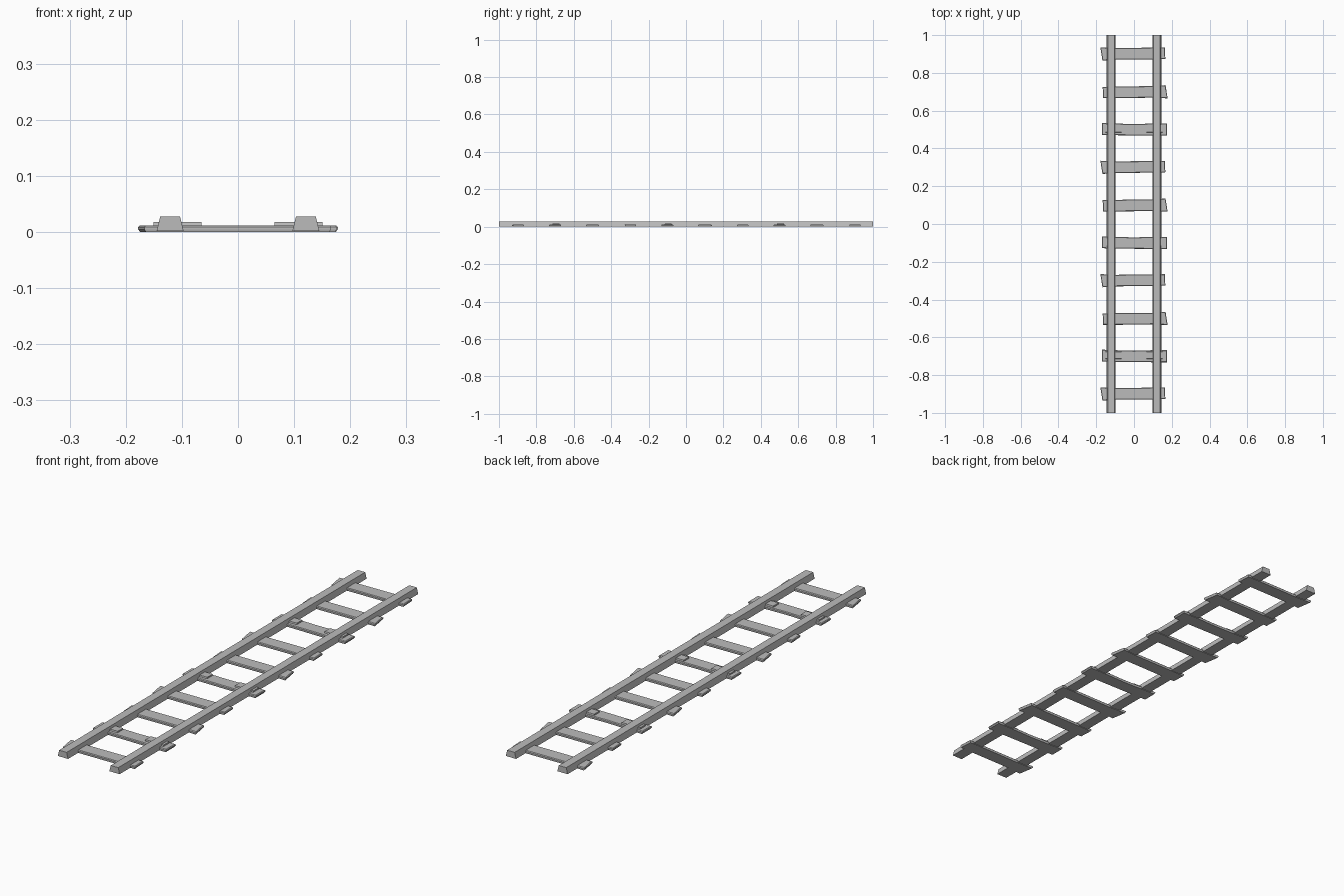
import bpy, bmesh

cube = bpy.data.objects.get("Cube")
if cube:
    bpy.data.objects.remove(cube, do_unlink=True)

grey = bpy.data.materials.new("track_grey")
grey.use_nodes = True
colour = (0.5, 0.5, 0.5, 1)
grey.diffuse_color = colour
grey.node_tree.nodes["Principled BSDF"].inputs["Base Color"].default_value = colour


def loft(name, rings, location=(0, 0, 0), turn=1):
    """Closed solid through a list of matching point rings; turn=-1 spins it half way round z."""
    bm = bmesh.new()
    loops = [[bm.verts.new((x * turn, y * turn, z)) for x, y, z in ring] for ring in rings]
    for low, high in zip(loops, loops[1:]):
        for i in range(len(low)):
            j = (i + 1) % len(low)
            bm.faces.new((low[i], low[j], high[j], high[i]))
    bm.faces.new(loops[0][::-1])
    bm.faces.new(loops[-1])
    bmesh.ops.recalc_face_normals(bm, faces=bm.faces)
    mesh = bpy.data.meshes.new(name)
    bm.to_mesh(mesh)
    bm.free()
    mesh.materials.append(grey)
    obj = bpy.data.objects.new(name, mesh)
    obj.location = location
    bpy.context.collection.objects.link(obj)


def slab(outline, levels):
    """Rings of an outline at (height, x scale, y scale) levels."""
    return [[(x * sx, y * sy, z) for x, y in outline] for z, sx, sy in levels]


# Rails: trapezoid section along the whole length
section = [(-0.024, 0.002), (0.024, 0.002), (0.0175, 0.028), (-0.0175, 0.028)]
for side, label in ((1, "left"), (-1, "right")):
    loft(f"{label}_rail", [[(x, y, z) for x, z in section] for y in (-1, 1)],
         (side * 0.121, 0, 0))

# Sleepers: rough planks, a skewed one, its half turn, and a straight one
skewed = [(-0.167, -0.035), (-0.1, -0.03), (0.1, -0.028), (0.166, -0.026),
          (0.163, 0.034), (0.1, 0.034), (-0.1, 0.031), (-0.178, 0.035)]
straight = [(-0.17, -0.028), (-0.1, -0.03), (0.1, -0.032), (0.176, -0.032),
            (0.176, 0.032), (0.1, 0.032), (0, 0.029), (-0.1, 0.032), (-0.17, 0.035)]
levels = [(0, 0.98, 0.96), (0.005, 1, 1), (0.009, 1, 1), (0.012, 0.985, 0.9)]
plate = [(-0.043, -0.02), (0.043, -0.02), (0.043, 0.02), (-0.043, 0.02)]
for i in range(10):
    y = 0.9 - 0.2 * i
    kind = i % 3
    loft(f"sleeper_{i + 1}", slab(straight if kind == 2 else skewed, levels),
         (0, y, 0), -1 if kind == 1 else 1)
    # Rail plates on the straight sleepers
    if kind == 2:
        for side, label in ((1, "left"), (-1, "right")):
            loft(f"{label}_plate_{i + 1}", slab(plate, [(0.01, 1, 1), (0.018, 1, 0.9)]),
                 (side * 0.108, y + 0.005, 0))
